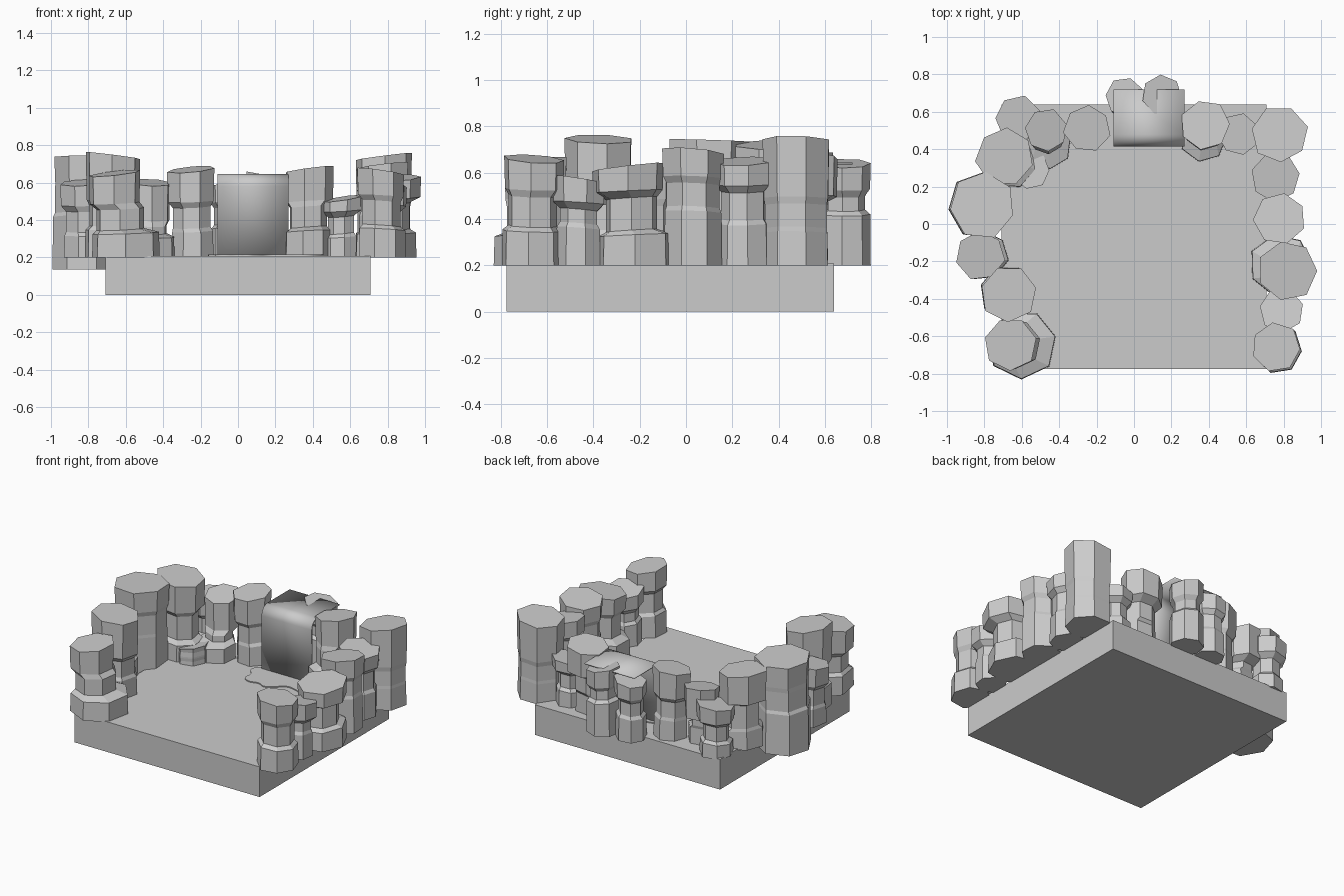
import bpy, bmesh, math, random
from mathutils import Vector

if "Cube" in bpy.data.objects:
    bpy.data.objects.remove(bpy.data.objects["Cube"])

random.seed(4)


def mesh_object(name, bm):
    bmesh.ops.recalc_face_normals(bm, faces=bm.faces)
    me = bpy.data.meshes.new(name)
    bm.to_mesh(me)
    bm.free()
    ob = bpy.data.objects.new(name, me)
    bpy.context.collection.objects.link(ob)
    return ob


def rock(name, x, y, r, top, bx, by, br, waist, z1, z2, z0=0.2, tilt=0.02):
    """Seven-sided pillar: foot, waist and cap, with a slightly tilted top."""
    n = 7
    turn = random.uniform(0, math.tau / n)
    lean = random.uniform(0, math.tau)
    wx, wy = (x + bx) / 2, (y + by) / 2
    rings = [(z0, bx, by, br), (z1, bx, by, br * 0.98), (z1 + 0.02, wx, wy, waist),
             (z2, wx, wy, waist), (z2 + 0.03, x, y, r * 0.97), (top, x, y, r)]
    jit = [random.uniform(0.97, 1.05) for _ in range(n)]
    bm = bmesh.new()
    loops = []
    for k, (z, cx, cy, rad) in enumerate(rings):
        loop = []
        for i in range(n):
            a = turn + i * math.tau / n
            dz = math.cos(a - lean) * (tilt if k == 5 else 0.008 if k else 0)
            loop.append(bm.verts.new((cx + rad * jit[i] * math.cos(a),
                                      cy + rad * jit[i] * math.sin(a), z + dz)))
        loops.append(loop)
    for a, b in zip(loops, loops[1:]):
        for i in range(n):
            j = (i + 1) % n
            bm.faces.new((a[i], a[j], b[j], b[i]))
    bm.faces.new(loops[0][::-1])
    bm.faces.new(loops[-1])
    return mesh_object(name, bm)


# Ground slab
bm = bmesh.new()
bmesh.ops.create_cube(bm, size=1)
for v in bm.verts:
    v.co = Vector((v.co.x * 1.415, v.co.y * 1.415 - 0.0675, v.co.z * 0.208 + 0.104))
mesh_object("ground_slab", bm)

# Rock walls: x, y, radius, top, foot x, foot y, foot radius, waist radius, foot top, waist top
left_wall = [
    (-0.66, -0.64, 0.14, 0.65, -0.60, -0.64, 0.185, 0.13, 0.33, 0.46),
    (-0.67, -0.37, 0.15, 0.745, -0.68, -0.36, 0.145, 0.125, 0.34, 0.47),
    (-0.82, -0.17, 0.13, 0.60, -0.80, -0.17, 0.13, 0.11, 0.32, 0.45),
    (-0.69, 0.36, 0.155, 0.72, -0.66, 0.33, 0.14, 0.11, 0.32, 0.50),
]
right_wall = [
    (0.76, -0.66, 0.13, 0.66, 0.77, -0.67, 0.13, 0.105, 0.35, 0.50),
    (0.79, -0.46, 0.12, 0.57, 0.78, -0.46, 0.10, 0.085, 0.36, 0.44),
    (0.82, -0.25, 0.16, 0.625, 0.785, -0.22, 0.17, 0.115, 0.33, 0.49),
    (0.78, 0.03, 0.14, 0.69, 0.78, 0.03, 0.13, 0.12, 0.43, 0.55),
    (0.76, 0.25, 0.13, 0.65, 0.76, 0.25, 0.11, 0.095, 0.38, 0.52),
    (0.78, 0.48, 0.15, 0.74, 0.78, 0.48, 0.145, 0.14, 0.34, 0.46),
]
back_wall = [
    (-0.62, 0.56, 0.125, 0.54, -0.62, 0.55, 0.11, 0.085, 0.29, 0.41),
    (-0.47, 0.50, 0.115, 0.60, -0.46, 0.42, 0.13, 0.09, 0.31, 0.37),
    (-0.25, 0.51, 0.125, 0.67, -0.24, 0.51, 0.11, 0.10, 0.34, 0.47),
    (-0.05, 0.68, 0.105, 0.60, -0.05, 0.67, 0.10, 0.08, 0.36, 0.47),
    (0.15, 0.69, 0.11, 0.64, 0.15, 0.69, 0.11, 0.085, 0.42, 0.50),
    (0.38, 0.53, 0.13, 0.67, 0.37, 0.46, 0.125, 0.10, 0.34, 0.47),
    (0.56, 0.48, 0.11, 0.515, 0.55, 0.48, 0.09, 0.07, 0.31, 0.42),
]
for wall, rows in (("left", left_wall), ("right", right_wall), ("back", back_wall)):
    for i, row in enumerate(rows):
        rock(f"{wall}_rock_{i + 1}", *row)
# Large boulder hanging over the left edge, and a low stone at the back left
rock("left_boulder", -0.81, 0.10, 0.175, 0.74, -0.82, 0.10, 0.175, 0.165, 0.42, 0.57,
     z0=0.135, tilt=0.006)
rock("low_stone", -0.55, 0.29, 0.10, 0.31, -0.55, 0.29, 0.10, 0.10, 0.23, 0.26)

# Waterfall sheet: flat run, rounded lip, vertical drop
prof = [(0.72, 0.64)]
for i in range(9):
    a = math.radians(90 + i * 90 / 8)
    prof.append((0.48 + 0.06 * math.cos(a), 0.58 + 0.06 * math.sin(a)))
prof.append((0.42, 0.205))
bm = bmesh.new()
rows = [[bm.verts.new((x, y, z)) for x in (-0.11, 0.27)] for y, z in prof]
for a, b in zip(rows, rows[1:]):
    bm.faces.new((a[0], b[0], b[1], a[1]))
fall = mesh_object("waterfall", bm)
sol = fall.modifiers.new("thickness", 'SOLIDIFY')
sol.thickness = 0.01
sol.offset = 0
bpy.context.view_layer.objects.active = fall
fall.select_set(True)
bpy.ops.object.shade_smooth_by_angle(angle=math.radians(40))

# Splash pool with a wavy rim
pts = [(-0.11, 0.43), (-0.16, 0.38), (-0.12, 0.31), (-0.12, 0.25), (-0.08, 0.22),
       (0.0, 0.23), (0.05, 0.21), (0.10, 0.235), (0.17, 0.29), (0.23, 0.285),
       (0.35, 0.25), (0.42, 0.29), (0.45, 0.39), (0.27, 0.43)]
cu = bpy.data.curves.new("splash_pool", 'CURVE')
cu.dimensions = '2D'
cu.fill_mode = 'BOTH'
cu.extrude = 0.006
cu.resolution_u = 4
sp = cu.splines.new('BEZIER')
sp.bezier_points.add(len(pts) - 1)
for bp, (x, y) in zip(sp.bezier_points, pts):
    bp.co = (x, y, 0)
    bp.handle_left_type = bp.handle_right_type = 'AUTO'
sp.use_cyclic_u = True
pool = bpy.data.objects.new("splash_pool", cu)
pool.location.z = 0.209
bpy.context.collection.objects.link(pool)
